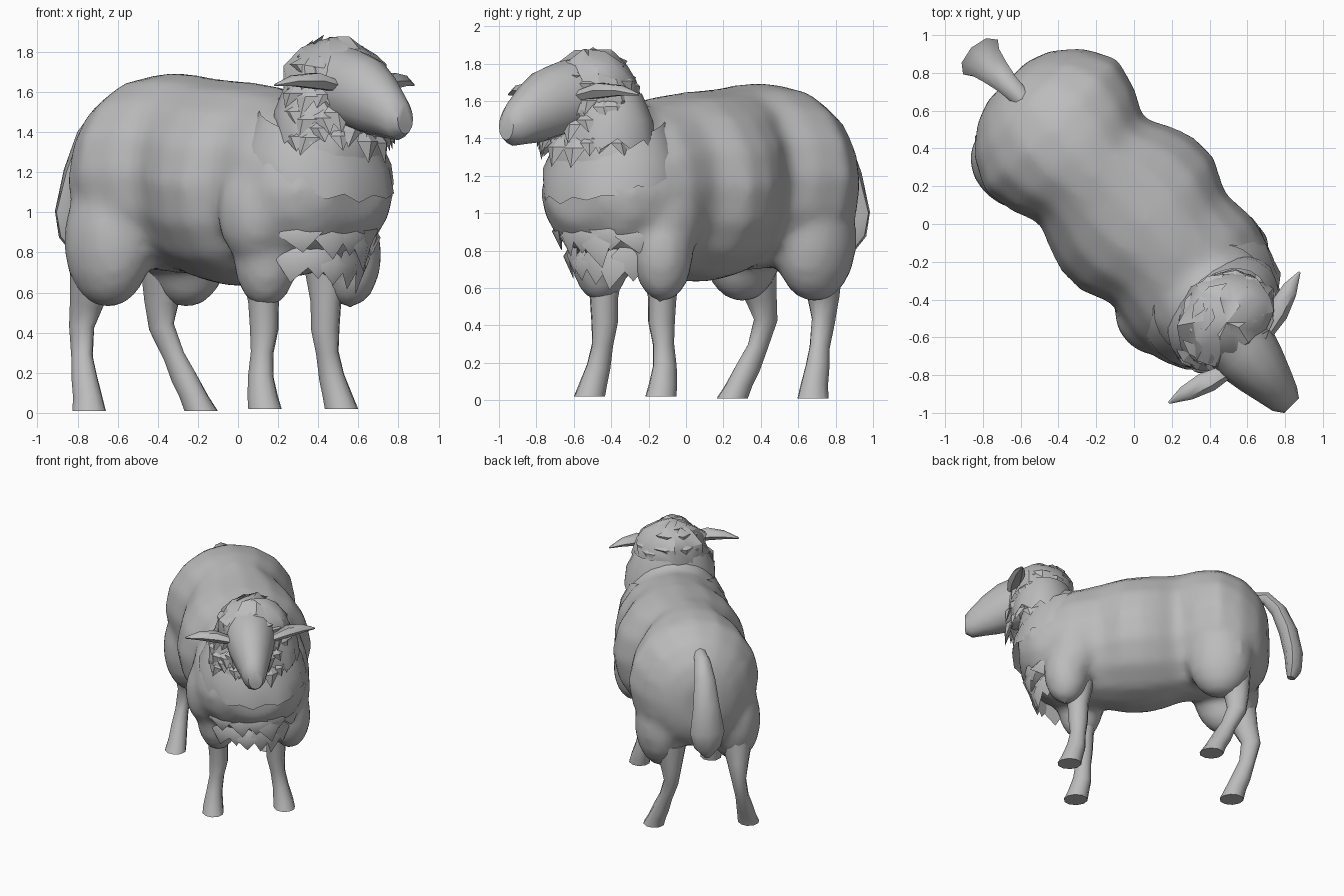
import bpy, bmesh, math, random
from mathutils import Vector, Matrix

random.seed(4)
if "Cube" in bpy.data.objects:
    bpy.data.objects.remove(bpy.data.objects["Cube"])

# The animal is modelled facing -y, then turned to stand diagonally
TURN = Matrix.Rotation(math.radians(45), 4, 'Z')

grey = bpy.data.materials.new("wool_grey")
grey.use_nodes = True
grey.diffuse_color = (0.5, 0.5, 0.5, 1)
grey.node_tree.nodes["Principled BSDF"].inputs["Base Color"].default_value = (0.5, 0.5, 0.5, 1)


def finish(name, bm, angle=50):
    bmesh.ops.recalc_face_normals(bm, faces=bm.faces)
    mesh = bpy.data.meshes.new(name)
    bm.to_mesh(mesh)
    bm.free()
    mesh.transform(TURN)
    mesh.materials.append(grey)
    ob = bpy.data.objects.new(name, mesh)
    bpy.context.collection.objects.link(ob)
    bpy.ops.object.select_all(action='DESELECT')
    ob.select_set(True)
    bpy.context.view_layer.objects.active = ob
    bpy.ops.object.shade_smooth_by_angle(angle=math.radians(angle))
    return ob


def skin(bm, rings, caps=True):
    rows = [[bm.verts.new(p) for p in ring] for ring in rings]
    n = len(rows[0])
    for a, b in zip(rows, rows[1:]):
        for i in range(n):
            j = (i + 1) % n
            bm.faces.new((a[i], a[j], b[j], b[i]))
    if caps:
        bm.faces.new(rows[0])
        bm.faces.new(rows[-1])


def sections(bm, rows, n=16):
    """Upright oval sections: y, centre x, half width, bottom, top."""
    angles = [math.tau * i / n for i in range(n)]
    skin(bm, [[(cx + w * math.cos(a), y, (lo + hi) / 2 + (hi - lo) / 2 * math.sin(a))
               for a in angles] for y, cx, w, lo, hi in rows])


def tube(bm, stations, n=10):
    """Stations: point, radius across, radius along."""
    rings = []
    pts = [Vector(s[0]) for s in stations]
    for i, (p, rx, ry) in enumerate(stations):
        d = (pts[min(i + 1, len(pts) - 1)] - pts[max(i - 1, 0)]).normalized()
        if p[2] < 0.1:
            d = Vector((0, 0, -1))
        side = Vector((1, 0, 0))
        side = (side - d * side.dot(d)).normalized()
        up = d.cross(side)
        rings.append([pts[i] + side * rx * math.cos(math.tau * k / n)
                      + up * ry * math.sin(math.tau * k / n) for k in range(n)])
    skin(bm, rings)


def ball(bm, centre, radii, seg=16):
    m = Matrix.Translation(centre) @ Matrix.Diagonal((*radii, 1))
    return bmesh.ops.create_uvsphere(bm, u_segments=seg, v_segments=seg // 2 + 1,
                                     radius=1, matrix=m)["verts"]


# Body with haunches, shoulders and neck blended together
bm = bmesh.new()
sections(bm, [(1.01, .06, .15, .92, 1.33), (.96, .06, .28, .8, 1.47), (.85, .06, .41, .72, 1.6),
              (.68, .06, .50, .71, 1.68), (.5, .05, .46, .70, 1.70), (.36, .04, .39, .69, 1.69),
              (.22, .05, .46, .65, 1.67), (.1, .05, .50, .63, 1.66), (-.05, .05, .50, .63, 1.65),
              (-.22, .04, .42, .66, 1.63), (-.42, .02, .45, .68, 1.59), (-.6, 0, .42, .72, 1.5),
              (-.74, 0, .36, .8, 1.4), (-.85, 0, .22, .95, 1.3)])
for s in (-1, 1):
    ball(bm, (s * .275 + .03, .67, .86), (.2, .25, .34))
    ball(bm, (s * .265 + .04, -.45 - s * .03, .79), (.16, .17, .27))
    ball(bm, (s * .32, -.42, 1.0), (.15, .2, .25))
ball(bm, (.0, -.57, 1.27), (.35, .31, .38))
body = finish("body", bm)
rm = body.modifiers.new("blend", 'REMESH')
rm.mode = 'VOXEL'
rm.voxel_size = .035
rm.use_smooth_shade = True
sm = body.modifiers.new("soften", 'SMOOTH')
sm.factor = .5
sm.iterations = 6

# Legs; the right rear one is set a little further back
for s, label, back in ((1, "left", 0), (-1, "right", .09)):
    bm = bmesh.new()
    tube(bm, [((s * .25, .76, .72), .12, .14), ((s * .25, .79 + back * .3, .55), .08, .095),
              ((s * .25, .79 + back * .7, .43), .055, .075), ((s * .28, .73 + back, .28), .05, .06),
              ((s * .305, .69 + back, .18), .06, .07), ((s * .33, .64 + back, .08), .07, .08),
              ((s * .35, .61 + back, .01), .08, .09)])
    finish("rear_leg_" + label, bm)
    bm = bmesh.new()
    tube(bm, [((s * .22, -.40, .75), .11, .12), ((s * .22, -.40, .55), .075, .08),
              ((s * .215, -.40, .42), .07, .075), ((s * .23, -.40, .3), .055, .06),
              ((s * .25, -.41, .18), .06, .07), ((s * .265, -.44, .08), .075, .08),
              ((s * .27, -.46, .02), .08, .09)])
    finish("front_leg_" + label, bm)

# Tail
bm = bmesh.new()
tube(bm, [((.05, .88, 1.50), .05, .05), ((.05, 1.0, 1.49), .06, .05), ((.05, 1.09, 1.38), .08, .06),
          ((.05, 1.16, 1.2), .10, .07), ((.05, 1.2, 1.0), .13, .07), ((.05, 1.2, .88), .10, .06),
          ((.05, 1.18, .80), .03, .03)], 8)
finish("tail", bm)

# Face
bm = bmesh.new()
sections(bm, [(-.7, -.03, .2, 1.43, 1.85), (-.9, -.06, .185, 1.41, 1.81), (-1.02, -.07, .155, 1.38, 1.77),
              (-1.13, -.08, .12, 1.37, 1.69), (-1.22, -.09, .09, 1.36, 1.60),
              (-1.27, -.09, .055, 1.39, 1.54)], 12)
finish("face", bm)

# Ears
for s, label in ((1, "left"), (-1, "right")):
    bm = bmesh.new()
    rings = []
    for t, w, h in ((0, .04, .03), (.35, .06, .045), (.7, .045, .03), (1, .006, .006)):
        c = Vector((-.05 + s * (.15 + .34 * t), -.9 + .1 * t, 1.63 + .03 * math.sin(t * 3)))
        rings.append([c + Vector((0, w * math.cos(k * math.tau / 6), h * math.sin(k * math.tau / 6)))
                      for k in range(6)])
    skin(bm, rings)
    finish("ear_" + label, bm)

# Rough woolly cap on the head
bm = bmesh.new()
for v in ball(bm, (-.01, -.70, 1.62), (.28, .25, .26), 14):
    v.co += Vector([random.uniform(-.02, .02) for _ in range(3)])
finish("wool_cap", bm, 30)


def skirt(name, cy, depth, top, bottom, tilt, n=22, jag=.04):
    """Layer of fleece hanging around the neck, lower at the front, with a ragged hem."""
    bm = bmesh.new()
    rings = []
    for f in (0, .5, 1):
        ring = []
        for i in range(n):
            a = math.tau * i / n
            r = top[0] + (bottom[0] - top[0]) * f + .03 * math.sin(math.pi * f)
            z = top[1] + (bottom[1] - top[1]) * f + tilt * math.sin(a)
            if f == 1:
                z += jag * (-1) ** i * random.uniform(.3, 1)
                r += random.uniform(-.02, .02)
            ring.append((r * math.cos(a), cy + r * math.sin(a) * depth, z))
        rings.append(ring)
    skin(bm, rings, False)
    finish(name, bm)


skirt("upper_collar", -.67, .75, (.27, 1.64), (.34, 1.36), .0)
skirt("lower_collar", -.57, .85, (.32, 1.44), (.40, 1.17), .1, 26, .025)


def tuft(bm, base, out, length, width, flare):
    """Pointed lock of wool: a thin pyramid hanging from its base."""
    side = out.cross(Vector((0, 0, 1))).normalized()
    drop = (out * flare - Vector((0, 0, 1))).normalized()
    tip = base + drop * length + side * random.uniform(-.04, .04)
    mid = base + drop * length * .45
    corner = [bm.verts.new(p) for p in (base - out * .03, mid + side * width, mid + out * width * .35,
                                        mid - side * width, tip)]
    b, l, m, r, t = corner
    for f in ((b, l, m), (b, m, r), (t, m, l), (t, r, m), (b, r, t, l)):
        bm.faces.new(f)


def locks(name, centre, radii, rows, arc, length, width, flare, angle=25):
    """Rows of locks over the front part of an oval form; arc is half the swept angle."""
    bm = bmesh.new()
    for z, count, scale in rows:
        for i in range(count):
            a = math.radians(-90 + arc * (2 * (i + random.uniform(.3, .7)) / count - 1))
            out = Vector((math.cos(a), math.sin(a), 0))
            base = Vector((centre[0] + radii[0] * scale * out.x, centre[1] + radii[1] * scale * out.y,
                           z + random.uniform(-.03, .03)))
            tuft(bm, base, out, length * random.uniform(.7, 1.2), width * random.uniform(.8, 1.2), flare)
    finish(name, bm, angle)


# Locks around cheeks and crown, and heavier folds on the chest that recede towards the legs
locks("cheek_locks", (-.02, -.68), (.29, .25),
      ((1.64, 11, .95), (1.55, 11, 1), (1.46, 11, 1)), 95, .17, .06, .2)
locks("crown_locks", (-.01, -.70), (.24, .21),
      ((1.86, 6, .4), (1.83, 9, .72), (1.76, 11, .98)), 180, .12, .08, .2)
locks("chest_folds", (0, -.48), (.38, .34),
      ((1.1, 7, 1), (.97, 7, .95), (.85, 6, .8)), 60, .22, .11, -.1, 70)
